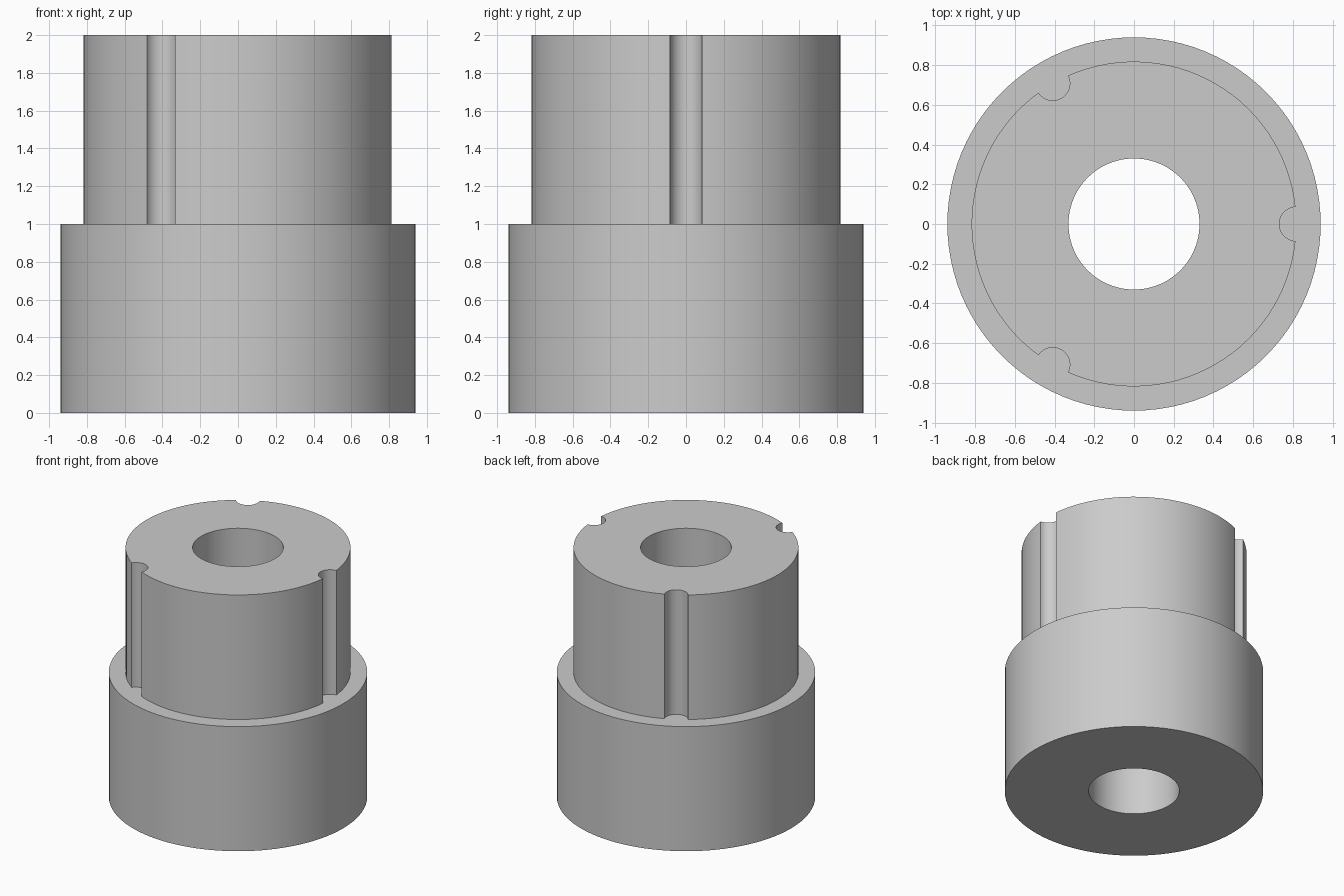
import bpy, bmesh, math

cube = bpy.data.objects.get("Cube")
if cube:
    bpy.data.objects.remove(cube, do_unlink=True)

BASE_R, HUB_R, BORE_R, GROOVE_R = 0.94, 0.818, 0.33, 0.086
STEP_Z, TOP_Z = 1.0, 2.0
SEGMENTS = 96


def arc(radius, start, end, count, cx=0.0, cy=0.0):
    """Points from start to end angle, the end included."""
    angles = [start + (end - start) * i / count for i in range(count + 1)]
    return [(cx + radius * math.cos(a), cy + radius * math.sin(a)) for a in angles]


def circle(radius):
    return arc(radius, 0, math.tau, SEGMENTS)[:-1]


def hub_outline():
    """Circle with three round grooves centred on its rim."""
    half = 2 * math.asin(GROOVE_R / (2 * HUB_R))     # half angle of a groove mouth
    lean = math.pi / 2 + half / 2                    # direction of the mouth corners
    points = []
    for i in range(3):
        mid = i * math.tau / 3
        cx, cy = HUB_R * math.cos(mid), HUB_R * math.sin(mid)
        points += arc(GROOVE_R, mid - lean, mid - math.tau + lean, 20, cx, cy)
        points += arc(HUB_R, mid + half, mid + math.tau / 3 - half, 30)[1:-1]
    return points


def add_loop(bm, points, z):
    verts = [bm.verts.new((x, y, z)) for x, y in points]
    return verts, [bm.edges.new((verts[i - 1], verts[i])) for i in range(len(verts))]


def wall(bm, lower, upper):
    for i in range(len(lower[0])):
        bm.faces.new((lower[0][i - 1], lower[0][i], upper[0][i], upper[0][i - 1]))


def ring(bm, outer, inner):
    bmesh.ops.triangle_fill(bm, use_beauty=True, edges=outer[1] + inner[1])


# Stepped bushing: wide base, grooved hub and a bore right through
bm = bmesh.new()
base_low, base_high = (add_loop(bm, circle(BASE_R), z) for z in (0, STEP_Z))
hub_low, hub_high = (add_loop(bm, hub_outline(), z) for z in (STEP_Z, TOP_Z))
bore_low, bore_high = (add_loop(bm, circle(BORE_R), z) for z in (0, TOP_Z))
wall(bm, base_low, base_high)
wall(bm, hub_low, hub_high)
wall(bm, bore_low, bore_high)
ring(bm, base_low, bore_low)
ring(bm, base_high, hub_low)
ring(bm, hub_high, bore_high)
bmesh.ops.recalc_face_normals(bm, faces=bm.faces[:])

mesh = bpy.data.meshes.new("grooved_bushing")
bm.to_mesh(mesh)
bm.free()
bushing = bpy.data.objects.new("grooved_bushing", mesh)
bpy.context.collection.objects.link(bushing)

# Plain light grey
grey = bpy.data.materials.new("light_grey")
grey.use_nodes = True
grey.diffuse_color = (0.6, 0.6, 0.6, 1)
grey.node_tree.nodes["Principled BSDF"].inputs["Base Color"].default_value = (0.6, 0.6, 0.6, 1)
mesh.materials.append(grey)

# Smooth walls with crisp rims
bpy.ops.object.select_all(action="DESELECT")
bushing.select_set(True)
bpy.context.view_layer.objects.active = bushing
bpy.ops.object.shade_smooth_by_angle(angle=math.radians(30))
